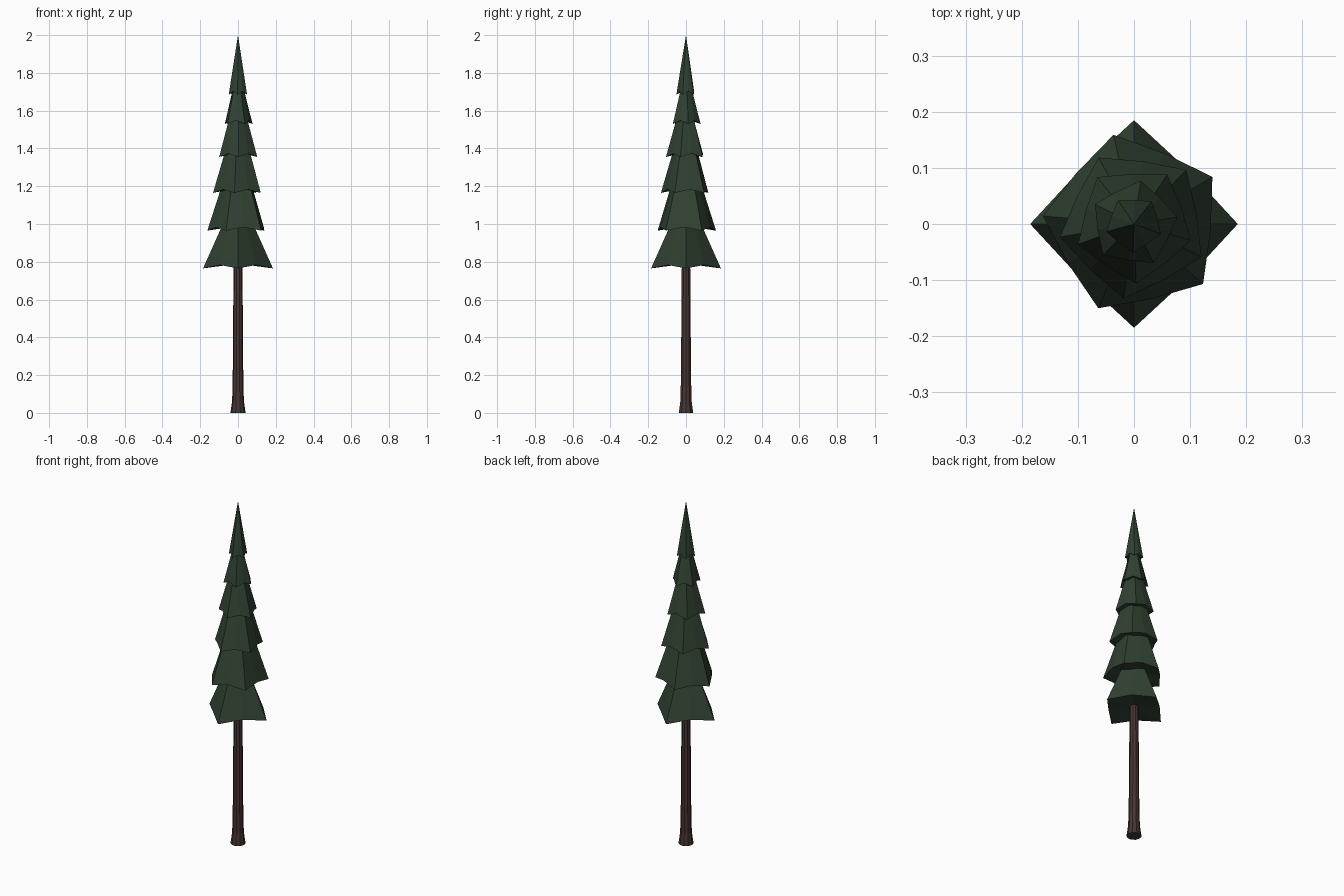
import bpy, bmesh, math

if "Cube" in bpy.data.objects:
    bpy.data.objects.remove(bpy.data.objects["Cube"])


def material(name, rgb):
    m = bpy.data.materials.new(name)
    m.diffuse_color = (*rgb, 1)
    m.use_nodes = True
    m.node_tree.nodes["Principled BSDF"].inputs["Base Color"].default_value = m.diffuse_color
    return m


needles = material("dark_green", (0.030, 0.052, 0.031))
bark = material("dark_brown", (0.062, 0.037, 0.032))


def finish(bm, name, mat):
    bmesh.ops.recalc_face_normals(bm, faces=bm.faces)
    mesh = bpy.data.meshes.new(name)
    bm.to_mesh(mesh)
    bm.free()
    mesh.materials.append(mat)
    ob = bpy.data.objects.new(name, mesh)
    bpy.context.collection.objects.link(ob)
    return ob


def bridge(bm, a, b):
    n = len(a)
    for i in range(n):
        j = (i + 1) % n
        bm.faces.new((a[i], a[j], b[j], b[i]))


def fan(bm, ring, tip):
    for i in range(len(ring)):
        bm.faces.new((ring[i], ring[(i + 1) % len(ring)], tip))


def star_ring(bm, sides, r, z, start, mid=1.0, lift=0.0):
    """Ring of corners with slightly raised points halfway between them."""
    ring = []
    for i in range(sides * 2):
        a = math.radians(start) + math.pi * i / sides
        odd = i % 2
        rr = r * math.cos(math.pi / sides) * mid if odd else r
        ring.append(bm.verts.new((rr * math.cos(a), rr * math.sin(a), z + lift * odd)))
    return ring


def branch_tier(name, sides, z0, r0, z1, r1, start):
    bm = bmesh.new()
    low = star_ring(bm, sides, r0, z0, start, 1.04, 0.018)
    if r1 > 0:
        top = star_ring(bm, sides, r1, z1, start)
        bridge(bm, low, top)
        fan(bm, top, bm.verts.new((0, 0, z1 + 0.02)))
    else:
        fan(bm, low, bm.verts.new((0, 0, z1)))
    # hollowed underside
    fan(bm, low, bm.verts.new((0, 0, z0 + 0.025)))
    finish(bm, name, needles)


# Branch tiers: sides, bottom z, bottom radius, top z, top radius, turn
TIERS = [
    (4, 0.765, 0.185, 1.00, 0.080, 0),
    (5, 0.965, 0.163, 1.19, 0.090, 31),
    (5, 1.165, 0.134, 1.375, 0.072, 46),
    (5, 1.355, 0.106, 1.55, 0.052, 56),
    (5, 1.530, 0.078, 1.71, 0.032, 9),
    (5, 1.685, 0.051, 2.00, 0.0, 340),
]
for k, tier in enumerate(TIERS):
    branch_tier(f"branch_tier_{k + 1}", *tier)

# Trunk with a flared foot
bm = bmesh.new()
rings = []
for r, z in [(0.040, 0), (0.031, 0.065), (0.028, 0.2), (0.023, 0.85)]:
    rings.append([bm.verts.new((r * math.cos(math.tau * i / 10), r * math.sin(math.tau * i / 10), z))
                  for i in range(10)])
for a, b in zip(rings, rings[1:]):
    bridge(bm, a, b)
bm.faces.new(rings[0])
bm.faces.new(rings[-1])
finish(bm, "trunk", bark)
